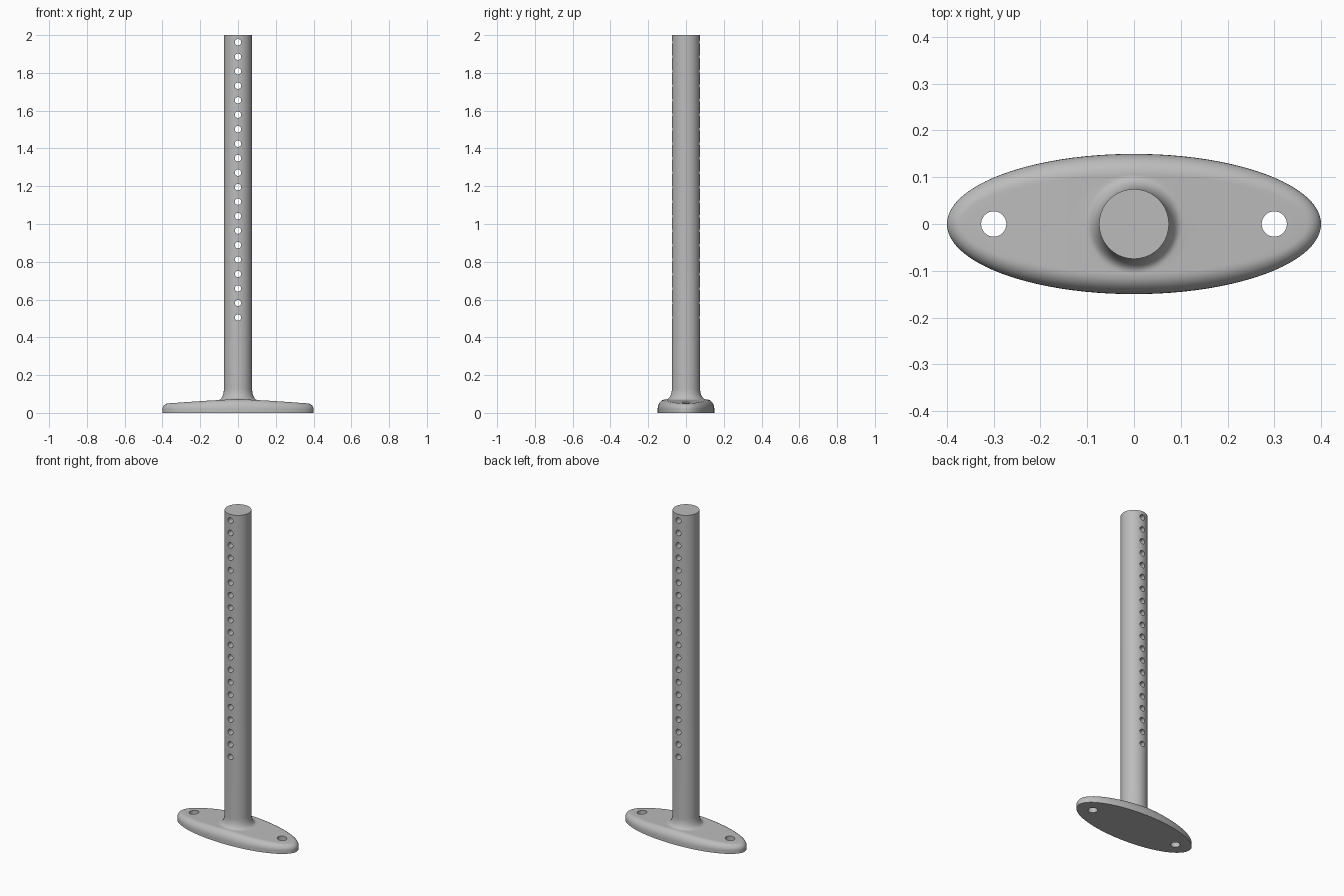
import bpy, bmesh
from math import sin, cos, pi, hypot, radians
from mathutils import Matrix

if "Cube" in bpy.data.objects:
    bpy.data.objects.remove(bpy.data.objects["Cube"])

SEG = 96
TUBE_R, COLLAR_R, HEIGHT = 0.0745, 0.104, 2.0
HALF_X, HALF_Y, RIM_Z = 0.4, 0.15, 0.02
HOLES, FIRST_Z, LAST_Z = 20, 0.505, 1.962

grey = bpy.data.materials.new("satin_grey")
grey.use_nodes = True
colour = (0.5, 0.5, 0.5, 1)
grey.diffuse_color = colour
grey.node_tree.nodes["Principled BSDF"].inputs["Base Color"].default_value = colour


def crown(x):
    """Height of the foot plate, falling towards its two ends."""
    return 0.072 - 0.022 * (abs(x) / 0.37) ** 1.3


def make_object(name, bm):
    mesh = bpy.data.meshes.new(name)
    bm.to_mesh(mesh)
    bm.free()
    obj = bpy.data.objects.new(name, mesh)
    bpy.context.collection.objects.link(obj)
    return obj


# Foot plate, collar and post as one stack of rings
bm = bmesh.new()
angles = [2 * pi * i / SEG for i in range(SEG)]
rings = [[(HALF_X * cos(a), HALF_Y * sin(a), 0) for a in angles]]

for k in range(9):  # rounded rim
    t = k / 8 * pi / 2
    ring = []
    for a in angles:
        inset = 1 - cos(t)
        x = (HALF_X - 0.03 * inset) * cos(a)
        y = (HALF_Y - 0.042 * inset) * sin(a)
        ring.append((x, y, RIM_Z + (crown(x) - RIM_Z) * sin(t)))
    rings.append(ring)

for k in range(1, 9):  # plate top, from oval to round
    t = k / 8
    ring = []
    for a in angles:
        x = (0.37 + (COLLAR_R - 0.37) * t) * cos(a)
        y = (0.108 + (COLLAR_R - 0.108) * t) * sin(a)
        ring.append((x, y, crown(x)))
    rings.append(ring)

for k in range(1, 9):  # concave collar
    t = k / 8 * pi / 2
    r = COLLAR_R - (COLLAR_R - TUBE_R) * sin(t)
    ring = []
    for a in angles:
        z0 = crown(COLLAR_R * cos(a))
        ring.append((r * cos(a), r * sin(a), z0 + (0.13 - z0) * (1 - cos(t))))
    rings.append(ring)

rings.append([(TUBE_R * cos(a), TUBE_R * sin(a), HEIGHT) for a in angles])

verts = [[bm.verts.new(p) for p in ring] for ring in rings]
for low, high in zip(verts, verts[1:]):
    for i in range(SEG):
        j = (i + 1) % SEG
        bm.faces.new((low[i], low[j], high[j], high[i]))
bm.faces.new(verts[-1])
bm.faces.new(verts[0][::-1])
bmesh.ops.recalc_face_normals(bm, faces=bm.faces)
post = make_object("post_with_foot", bm)
post.data.materials.append(grey)

# Drills for the adjustment holes and the two screw holes
bm = bmesh.new()


def drill(radius, depth, matrix):
    bmesh.ops.create_cone(bm, cap_ends=True, segments=32, radius1=radius,
                          radius2=radius, depth=depth, matrix=matrix)


for i in range(HOLES):
    z = FIRST_Z + (LAST_Z - FIRST_Z) * i / (HOLES - 1)
    drill(0.017, 0.4, Matrix.Translation((0, 0, z)) @ Matrix.Rotation(pi / 2, 4, "X"))
for side in (-1, 1):
    drill(0.027, 0.4, Matrix.Translation((side * 0.3, 0, 0)))
cutter = make_object("hole_cutter", bm)
cutter.data.materials.append(grey)
cutter.hide_render = True

cut = post.modifiers.new("holes", "BOOLEAN")
cut.operation = "DIFFERENCE"
cut.solver = "EXACT"
cut.object = cutter

# Apply the cut, drop the drills and shade smooth with crisp edges
bpy.ops.object.select_all(action="DESELECT")
post.select_set(True)
bpy.context.view_layer.objects.active = post
bpy.ops.object.modifier_apply(modifier=cut.name)
bpy.data.objects.remove(cutter)
bpy.ops.object.shade_smooth_by_angle(angle=radians(30))
